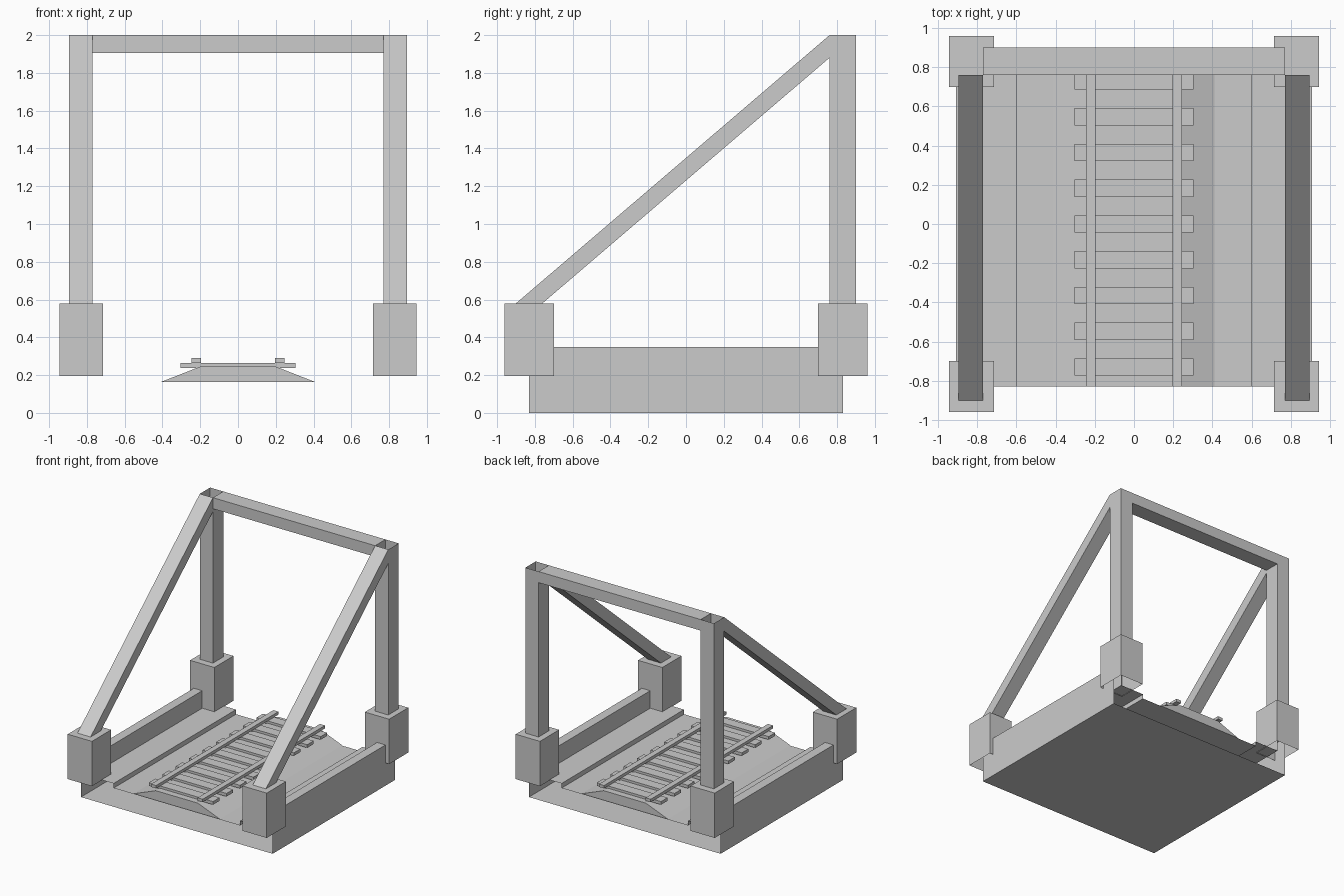
import bpy, bmesh

if "Cube" in bpy.data.objects:
    bpy.data.objects.remove(bpy.data.objects["Cube"])

PLACE = {
    'X': lambda u, v, t: (t, u, v),
    'Y': lambda u, v, t: (u, t, v),
    'Z': lambda u, v, t: (u, v, t),
}


def prism(name, profile, axis, lo, hi, cap_lo=True, cap_hi=True):
    """Sweep a closed 2D profile along an axis, with optional end caps."""
    bm = bmesh.new()
    a = [bm.verts.new(PLACE[axis](u, v, lo)) for u, v in profile]
    b = [bm.verts.new(PLACE[axis](u, v, hi)) for u, v in profile]
    n = len(profile)
    for i in range(n):
        j = (i + 1) % n
        bm.faces.new((a[i], a[j], b[j], b[i]))
    if cap_lo:
        bm.faces.new(a[::-1])
    if cap_hi:
        bm.faces.new(b)
    bmesh.ops.recalc_face_normals(bm, faces=bm.faces)
    mesh = bpy.data.meshes.new(name)
    bm.to_mesh(mesh)
    bm.free()
    obj = bpy.data.objects.new(name, mesh)
    bpy.context.collection.objects.link(obj)
    return obj


def rect(u0, u1, v0, v1):
    return [(u0, v0), (u1, v0), (u1, v1), (u0, v1)]


def span(s, lo, hi):
    """Range lo..hi mirrored to the side s."""
    return sorted((s * lo, s * hi))


# Trough deck: side walls, raised kerbs and a sunken bed, open at both ends
half = [(0.91, 0), (0.91, 0.35), (0.83, 0.35), (0.83, 0.20), (0.60, 0.20), (0.60, 0.16)]
prism("deck", half + [(-x, z) for x, z in reversed(half)], 'Y', -0.83, 0.83, False, False)

# Ballast bed
prism("ballast", [(-0.41, 0.163), (0.41, 0.163), (0.20, 0.245), (-0.20, 0.245)],
      'Y', -0.83, 0.83)

# Sleepers
for i in range(9):
    y = (i - 4) * 0.1825
    prism(f"sleeper_{i + 1}", rect(-0.305, 0.305, y - 0.044, y + 0.044), 'Z', 0.238, 0.265)

for s, side in ((-1, "left"), (1, "right")):
    # Rail
    prism(f"{side}_rail", rect(*span(s, 0.197, 0.245), 0.265, 0.29), 'Y', -0.83, 0.83)
    # Corner blocks, hollow underneath
    for e, end in ((-1, "front"), (1, "back")):
        prism(f"{side}_{end}_block", rect(*span(s, 0.715, 0.945), *span(e, 0.70, 0.96)),
              'Z', 0.195, 0.58, cap_lo=False)
    # Upright post, open at the top
    prism(f"{side}_post", rect(*span(s, 0.77, 0.895), 0.76, 0.90), 'Z', 0.58, 2.0, False, False)
    # Sloping brace
    prism(f"{side}_brace", [(-0.90, 0.58), (-0.76, 0.58), (0.76, 1.88), (0.76, 2.0)],
          'X', *span(s, 0.77, 0.895))

# Top crossbeam
prism("crossbeam", rect(0.76, 0.90, 1.905, 2.0), 'X', -0.77, 0.77, False, False)
